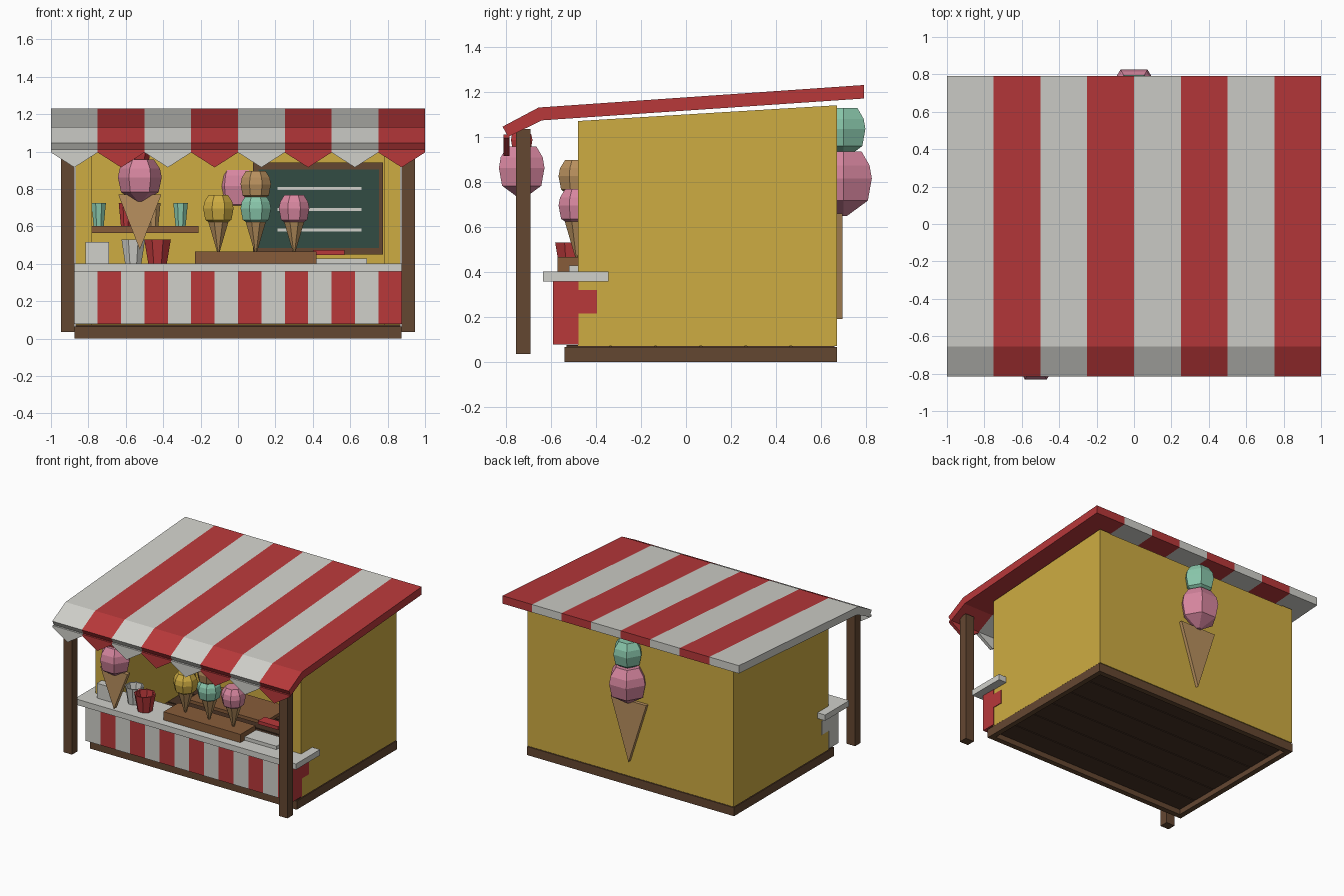
import bpy, bmesh, math
from mathutils import Vector

if "Cube" in bpy.data.objects:
    bpy.data.objects.remove(bpy.data.objects["Cube"], do_unlink=True)


def material(name, rgb):
    lin = [(c / 255 / 12.92) if c < 11 else ((c / 255 + 0.055) / 1.055) ** 2.4 for c in rgb]
    m = bpy.data.materials.new(name)
    m.use_nodes = True
    m.diffuse_color = (*lin, 1)
    m.node_tree.nodes["Principled BSDF"].inputs["Base Color"].default_value = (*lin, 1)
    return m


RED = material("awning red", (184, 56, 58))
WHITE = material("off white", (208, 208, 202))
YELLOW = material("wall yellow", (206, 172, 66))
DARK = material("dark wood", (100, 71, 49))
FLOOR = material("floor wood", (72, 50, 36))
WOOD = material("light wood", (135, 92, 58))
TAN = material("wafer tan", (184, 144, 94))
PINK = material("strawberry pink", (216, 135, 160))
MINT = material("mint green", (138, 200, 172))
CHALK = material("chalkboard green", (50, 76, 68))


def finish(name, bm, mat):
    bmesh.ops.recalc_face_normals(bm, faces=bm.faces)
    mesh = bpy.data.meshes.new(name)
    bm.to_mesh(mesh)
    bm.free()
    mesh.materials.append(mat)
    ob = bpy.data.objects.new(name, mesh)
    bpy.context.collection.objects.link(ob)
    return ob


def prism(name, pts, axis, a, b, mat):
    """Extrude a flat outline along x (points are y, z) or y (points are x, z)."""
    bm = bmesh.new()
    place = (lambda p, t: (t, *p)) if axis == "x" else (lambda p, t: (p[0], t, p[1]))
    face = bm.faces.new([bm.verts.new(place(p, a)) for p in pts])
    ext = bmesh.ops.extrude_face_region(bm, geom=[face])["geom"]
    shift = Vector((b - a, 0, 0) if axis == "x" else (0, b - a, 0))
    bmesh.ops.translate(bm, vec=shift, verts=[v for v in ext if isinstance(v, bmesh.types.BMVert)])
    return finish(name, bm, mat)


def box(name, x, y, z, mat):
    return prism(name, [(y[0], z[0]), (y[1], z[0]), (y[1], z[1]), (y[0], z[1])], "x", *x, mat)


def lathe(name, profile, centre, sides, mat, turn=0.0):
    """Spin (radius, height) points into a faceted solid."""
    bm = bmesh.new()
    rings = []
    for r, h in profile:
        angles = [turn + math.tau * i / sides for i in range(sides)]
        rings.append([bm.verts.new((centre[0] + r * math.cos(t), centre[1] + r * math.sin(t),
                                    centre[2] + h)) for t in angles])
    for low, high in zip(rings, rings[1:]):
        for i in range(sides):
            j = (i + 1) % sides
            bm.faces.new((low[i], low[j], high[j], high[i]))
    bm.faces.new(rings[0])
    bm.faces.new(rings[-1])
    return finish(name, bm, mat)


def scoop(name, centre, r, sides, mat):
    shape = [(0.12, -1.15), (0.86, -0.68), (1, 0), (0.92, 0.4), (0.64, 0.82)]
    return lathe(name, [(a * r, h * r) for a, h in shape], centre, sides, mat,
                 math.pi / 8 if sides == 8 else 0)


def cup(name, centre, r, height, mat):
    shape = [(0.7 * r, 0), (r, height), (0.85 * r, height), (0.6 * r, 0.02)]
    return lathe(name, shape, centre, 8, mat, math.pi / 8)


# Base frame and plank floor
for side in (-1, 1):
    box("base_side", sorted((side * 0.875, side * 0.835)), (-0.54, 0.67), (0, 0.065), DARK)
box("base_front", (-0.835, 0.835), (-0.54, -0.5), (0, 0.065), DARK)
box("base_back", (-0.835, 0.835), (0.63, 0.67), (0, 0.065), DARK)
for i in range(6):
    y = -0.53 + i * 0.2
    box("floor_plank", (-0.868, 0.868), (y, min(y + 0.19, 0.66)), (0.04, 0.075), FLOOR)
box("subfloor", (-0.84, 0.84), (-0.5, 0.63), (0.045, 0.07), FLOOR)

# Walls, with tops that follow the roof
for side in (-1, 1):
    prism("side_wall", [(-0.48, 0.07), (0.67, 0.07), (0.67, 1.14), (-0.48, 1.07)],
          "x", side * 0.78, side * 0.87, YELLOW)
box("back_wall", (-0.78, 0.78), (0.6, 0.67), (0.07, 1.135), YELLOW)

# Roof, front slope and pointed valance in alternating stripes
roof = [(0.79, 1.23), (-0.655, 1.13), (-0.815, 1.045), (-0.79, 1.0), (-0.64, 1.073), (0.79, 1.17)]
for i in range(8):
    x, mat = -1 + i * 0.25, (WHITE, RED)[i % 2]
    prism("roof_stripe", roof, "x", x, x + 0.25, mat)
    prism("valance_point", [(x, 1.01), (x + 0.25, 1.01), (x + 0.25, 0.995),
                            (x + 0.125, 0.915), (x, 0.995)], "y", -0.81, -0.785, mat)

# Posts
for side in (-1, 1):
    box("front_post", sorted((side * 0.875, side * 0.947)), (-0.755, -0.69), (0.035, 1.035), DARK)

# Counter with striped front
box("counter_top", (-0.935, 0.935), (-0.635, -0.345), (0.358, 0.402), WHITE)
for i in range(14):
    x = -0.875 + i * 0.125
    box("counter_stripe", (x, x + 0.125), (-0.59, -0.478), (0.078, 0.36), (WHITE, RED)[i % 2])
for side, mat in ((-1, WHITE), (1, RED)):
    box("counter_end", sorted((side * 0.8, side * 0.875)), (-0.48, -0.395), (0.215, 0.32), mat)

# Tray of cones and things on the counter
box("cone_tray", (-0.23, 0.42), (-0.57, -0.39), (0.402, 0.465), WOOD)
box("inner_shelf", (-0.23, 0.42), (-0.28, 0.02), (0.425, 0.45), WOOD)
box("red_box", (0.4, 0.57), (-0.33, -0.25), (0.447, 0.473), RED)
box("white_dish", (0.42, 0.69), (-0.52, -0.38), (0.402, 0.428), WHITE)
for x, mat in ((-0.105, YELLOW), (0.095, MINT), (0.3, PINK)):
    lathe("tray_cone", [(0.008, 0), (0.068, 0.19)], (x, -0.485, 0.465), 8, TAN, math.pi / 8)
    scoop("tray_scoop", (x, -0.485, 0.695), 0.088, 8, mat)
scoop("top_scoop", (0.095, -0.485, 0.825), 0.088, 8, TAN)
box("napkin_holder", (-0.815, -0.69), (-0.54, -0.43), (0.402, 0.515), WHITE)
cup("white_tub", (-0.56, -0.45, 0.402), 0.068, 0.128, WHITE)
cup("red_tub", (-0.43, -0.51, 0.402), 0.077, 0.128, RED)

# Wall shelf with cups
box("wall_shelf", (-0.78, -0.21), (0.42, 0.6), (0.565, 0.602), WOOD)
for i, mat in enumerate((MINT, RED, TAN, MINT)):
    cup("shelf_cup", (-0.745 + i * 0.146, 0.5, 0.602), 0.042, 0.122, mat)

# Menu board
box("board_frame", (0.08, 0.775), (0.555, 0.6), (0.45, 0.94), DARK)
box("board_face", (0.11, 0.755), (0.549, 0.556), (0.485, 0.905), CHALK)
for z in (0.58, 0.69, 0.803):
    box("menu_line", (0.21, 0.66), (0.544, 0.55), (z - 0.008, z + 0.008), WHITE)

# Hanging cone sign at the front
prism("front_sign_cone", [(-0.64, 0.77), (-0.41, 0.77), (-0.525, 0.475)], "y", -0.75, -0.715, TAN)
scoop("front_sign_scoop", (-0.525, -0.73, 0.862), 0.117, 6, PINK)
scoop("front_sign_cherry", (-0.525, -0.73, 0.985), 0.055, 6, RED)

# Large cone sign on the back
prism("back_sign_cone", [(-0.15, 0.66), (0.15, 0.66), (0, 0.19)], "y", 0.665, 0.695, TAN)
scoop("back_sign_scoop", (0, 0.7, 0.815), 0.145, 6, PINK)
scoop("back_sign_top_scoop", (0, 0.7, 1.035), 0.112, 6, MINT)
